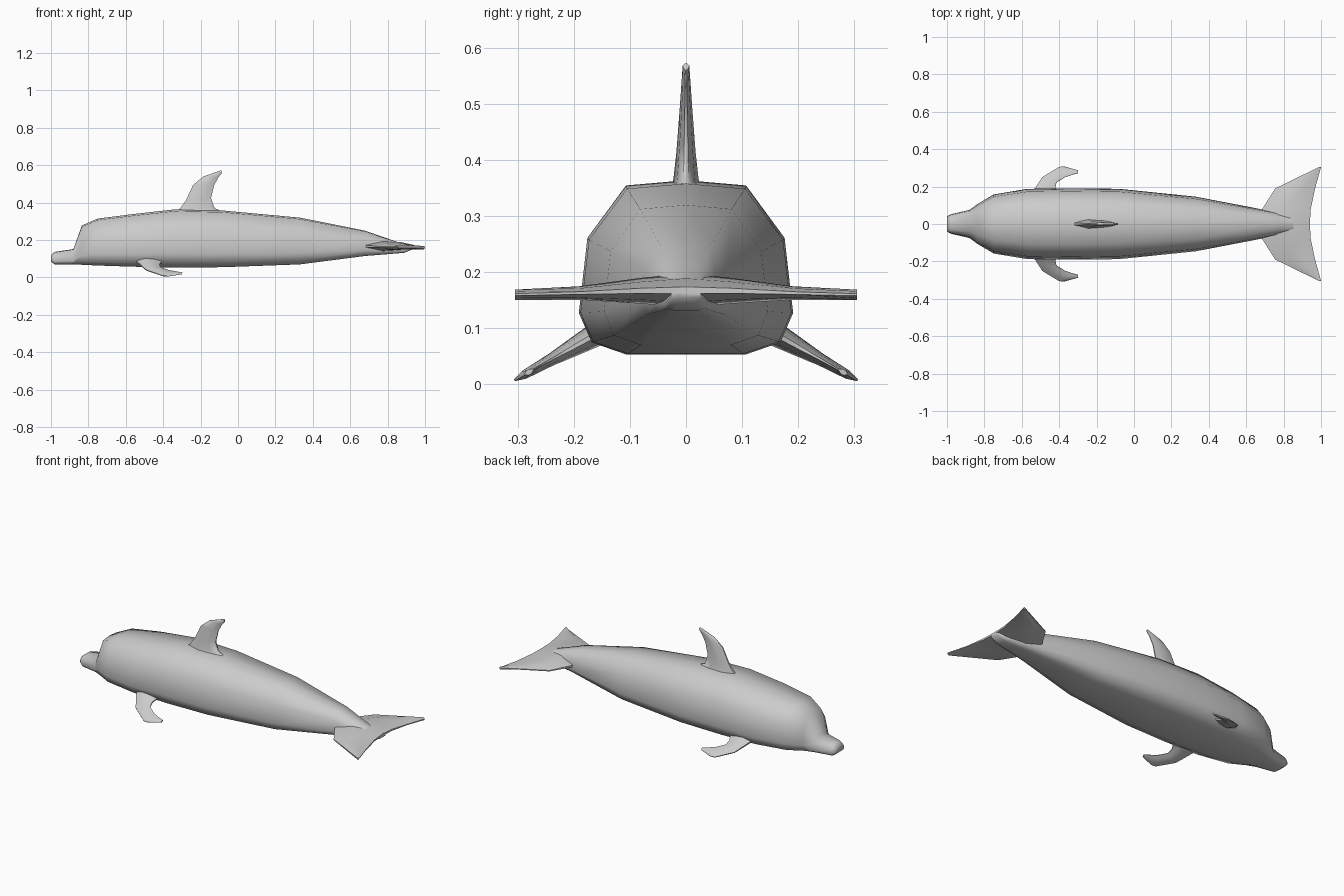
import bpy, bmesh, math

if "Cube" in bpy.data.objects:
    bpy.data.objects.remove(bpy.data.objects["Cube"])


def loft(name, rings, angle=65):
    """Skin a list of equal-length point rings and cap both ends."""
    bm = bmesh.new()
    loops = [[bm.verts.new(p) for p in ring] for ring in rings]
    n = len(loops[0])
    for a, b in zip(loops, loops[1:]):
        for i in range(n):
            j = (i + 1) % n
            bm.faces.new((a[i], a[j], b[j], b[i]))
    bm.faces.new(loops[0])
    bm.faces.new(loops[-1])
    bmesh.ops.recalc_face_normals(bm, faces=bm.faces)
    mesh = bpy.data.meshes.new(name)
    bm.to_mesh(mesh)
    bm.free()
    obj = bpy.data.objects.new(name, mesh)
    bpy.context.collection.objects.link(obj)
    bpy.ops.object.select_all(action='DESELECT')
    obj.select_set(True)
    bpy.context.view_layer.objects.active = obj
    bpy.ops.object.shade_smooth_by_angle(angle=math.radians(angle))
    return obj


def blade(le, te, offset):
    """Lens section between a leading and trailing point, thickened by +-offset."""
    def mix(t, s):
        return tuple(a + (b - a) * t + s * o for a, b, o in zip(le, te, offset))
    return [mix(0, .25), mix(.35, 1), mix(.75, .7), mix(1, .2),
            mix(1, -.2), mix(.75, -.7), mix(.35, -1), mix(0, -.25)]


# Body: half cross-section (width, height fractions), mirrored to a full ring
half = [(0, 1), (.56, .97), (.92, .67), (1, .24), (.88, .07), (.55, 0)]
section = half + [(-u, v) for u, v in reversed(half[1:])]

# x, half width, bottom, top
stations = [(-1.0, .04, .085, .12), (-.98, .052, .07, .137), (-.88, .075, .07, .152),
            (-.835, .108, .068, .278), (-.75, .158, .064, .315), (-.57, .188, .058, .338),
            (-.34, .191, .053, .364), (-.08, .188, .055, .358), (.33, .146, .07, .32),
            (.68, .079, .115, .25), (.78, .058, .123, .215), (.89, .038, .132, .178),
            (.94, .028, .154, .166)]
loft("body", [[(x, u * w, lo + v * (hi - lo)) for u, v in section]
              for x, w, lo, hi in stations], 75)

# Dorsal fin: leading x, z, trailing x, z, half thickness
dorsal = [(-.34, .345, -.06, .345, .026), (-.31, .37, -.125, .37, .022),
          (-.28, .41, -.144, .425, .017), (-.24, .495, -.127, .495, .011),
          (-.185, .54, -.105, .535, .008), (-.09, .573, -.085, .56, .006)]
loft("dorsal_fin", [blade((a, 0, b), (c, 0, d), (0, t, 0)) for a, b, c, d, t in dorsal])

# Tail flukes: one blade running from tip to tip
fluke = [(.67, 0, .94, .168, .03), (.685, .08, .945, .167, .023),
         (.755, .19, .968, .163, .012), (.99, .305, 1.0, .16, .009)]
full = [(a, -y, c, z, t) for a, y, c, z, t in reversed(fluke[1:])] + fluke
loft("tail_flukes", [blade((a, y, z), (c, y, z), (0, 0, t)) for a, y, c, z, t in full])

# Pectoral flippers: leading x, y, trailing x, y, half thickness
flipper = [(-.55, .155, -.40, .155, .022), (-.525, .195, -.42, .195, .017),
           (-.49, .25, -.415, .222, .011), (-.40, .305, -.37, .25, .008),
           (-.37, .306, -.335, .262, .007), (-.30, .287, -.298, .272, .005)]


def drop(y):
    return .078 - (y - .18) * .56


for side, label in ((1, "left"), (-1, "right")):
    loft(label + "_flipper",
         [blade((a, side * b, drop(b)), (c, side * d, drop(d)), (0, side * t * .45, t * .9))
          for a, b, c, d, t in flipper])
